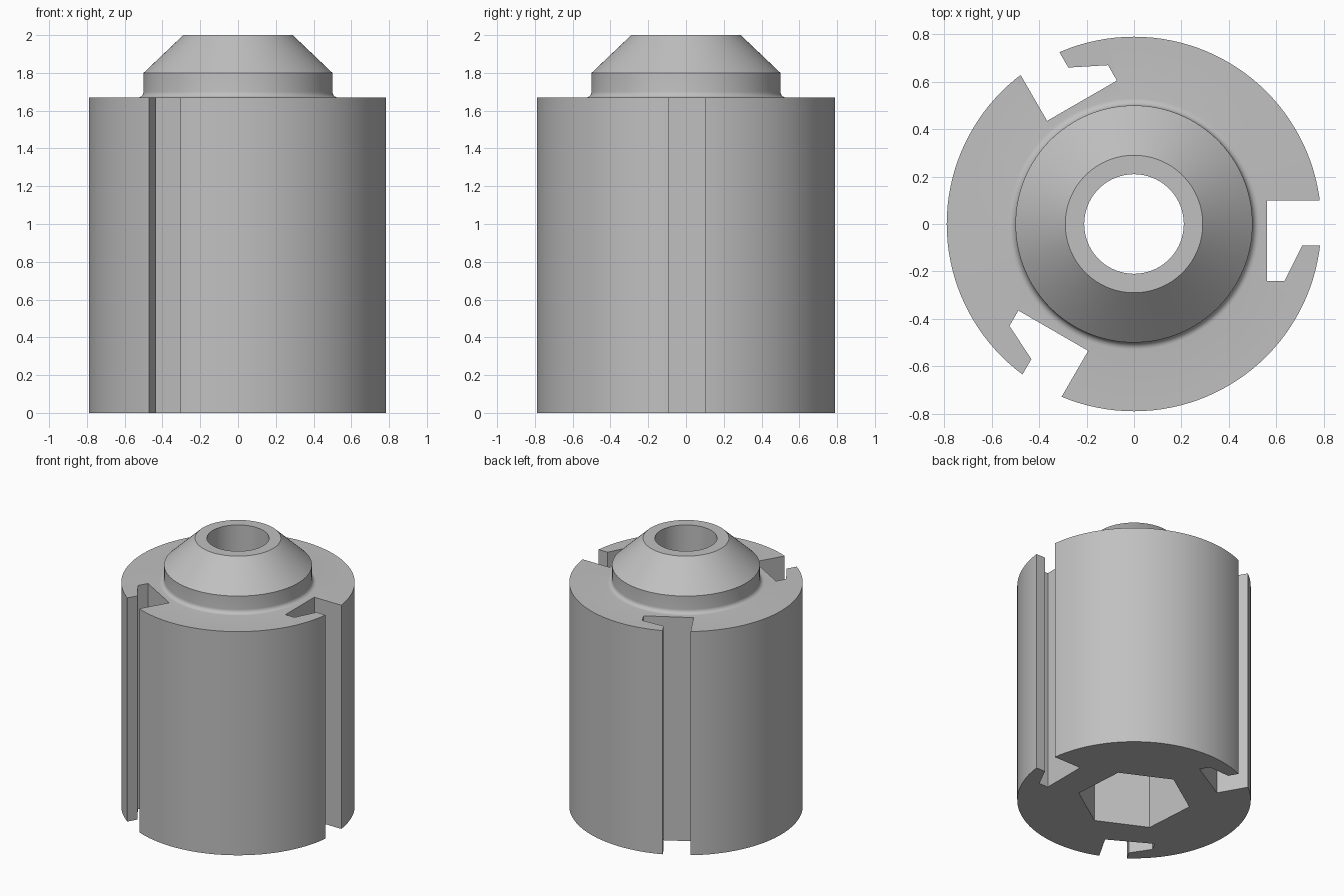
import bpy
import bmesh
from math import sin, cos, radians, pi
from mathutils import Matrix

cube = bpy.data.objects.get("Cube")
if cube:
    bpy.data.objects.remove(cube, do_unlink=True)

BODY_R, BODY_TOP, BORE_R = 0.79, 1.67, 0.21
HEX_R, HEX_DEPTH = 0.385, 1.2

grey = bpy.data.materials.new("grey metal")
grey.use_nodes = True
colour = (0.53, 0.53, 0.53, 1)
grey.diffuse_color = colour
grey.node_tree.nodes["Principled BSDF"].inputs["Base Color"].default_value = colour


def make_object(name, bm):
    bmesh.ops.recalc_face_normals(bm, faces=bm.faces)
    mesh = bpy.data.meshes.new(name)
    bm.to_mesh(mesh)
    bm.free()
    mesh.materials.append(grey)
    obj = bpy.data.objects.new(name, mesh)
    bpy.context.collection.objects.link(obj)
    return obj


def lathe(name, profile, steps=128):
    """Turn a closed (radius, height) loop around the z axis."""
    bm = bmesh.new()
    rings = []
    for i in range(steps):
        a = 2 * pi * i / steps
        rings.append([bm.verts.new((r * cos(a), r * sin(a), z)) for r, z in profile])
    n = len(profile)
    for i in range(steps):
        here, after = rings[i], rings[(i + 1) % steps]
        for j in range(n):
            k = (j + 1) % n
            bm.faces.new((here[j], after[j], after[k], here[k]))
    return make_object(name, bm)


def prism(name, outline, bottom, top, angle=0):
    """Extrude a flat outline upwards and turn it about z."""
    bm = bmesh.new()
    face = bm.faces.new([bm.verts.new((x, y, bottom)) for x, y in outline])
    result = bmesh.ops.extrude_face_region(bm, geom=[face])
    raised = [v for v in result["geom"] if isinstance(v, bmesh.types.BMVert)]
    bmesh.ops.translate(bm, verts=raised, vec=(0, 0, top - bottom))
    bm.transform(Matrix.Rotation(radians(angle), 4, 'Z'))
    obj = make_object(name, bm)
    obj.hide_render = True
    return obj


# Turned body: cylinder, filleted shoulder, cone and through bore
fillet = [(0.53 - 0.03 * sin(radians(a)), BODY_TOP + 0.03 * (1 - cos(radians(a))))
          for a in range(0, 91, 15)]
profile = [(BORE_R, 0), (BODY_R, 0), (BODY_R, BODY_TOP)] + fillet
profile += [(0.5, 1.8), (0.29, 2), (BORE_R, 2)]
body = lathe("slotted_body", profile)

# Hooked slots cut along the full height, three around the axis
slot = [(0.9, 0.1), (0.56, 0.1), (0.56, -0.24), (0.635, -0.24), (0.71, -0.09), (0.9, -0.09)]
cutters = [prism("slot_cutter", slot, -0.1, BODY_TOP + 0.1, a) for a in (0, 120, 240)]

# Hexagonal socket in the underside
hexagon = [(HEX_R * cos(i * pi / 3), HEX_R * sin(i * pi / 3)) for i in range(6)]
cutters.append(prism("hex_cutter", hexagon, -0.1, HEX_DEPTH, 34))

# Apply the cuts, then drop the helpers
bpy.ops.object.select_all(action='DESELECT')
bpy.context.view_layer.objects.active = body
body.select_set(True)
for cutter in cutters:
    cut = body.modifiers.new("cut", 'BOOLEAN')
    cut.operation = 'DIFFERENCE'
    cut.solver = 'EXACT'
    cut.object = cutter
    bpy.ops.object.modifier_apply(modifier=cut.name)
    bpy.data.objects.remove(cutter, do_unlink=True)

bpy.ops.object.shade_smooth_by_angle(angle=radians(25))
